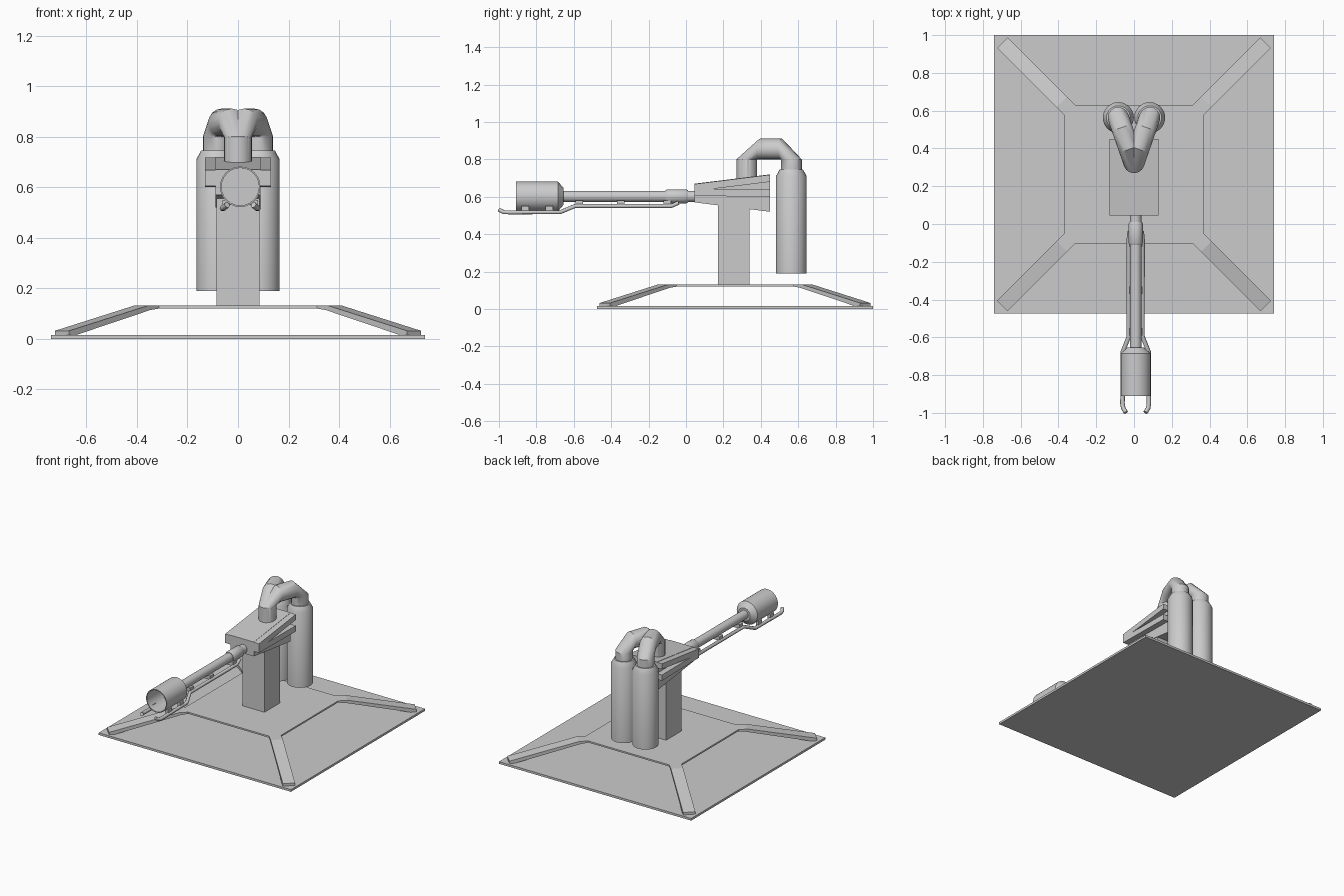
import bpy, bmesh, math
from mathutils import Vector

if "Cube" in bpy.data.objects:
    bpy.data.objects.remove(bpy.data.objects["Cube"])

CY = 0.2625   # centre of the base in y
BX = 0.009    # barrel axis x
BZ = 0.602    # barrel axis z


def finish(name, bm, smooth=False):
    bmesh.ops.recalc_face_normals(bm, faces=bm.faces)
    me = bpy.data.meshes.new(name)
    bm.to_mesh(me)
    bm.free()
    ob = bpy.data.objects.new(name, me)
    bpy.context.collection.objects.link(ob)
    if smooth:
        bpy.ops.object.select_all(action='DESELECT')
        ob.select_set(True)
        bpy.context.view_layer.objects.active = ob
        bpy.ops.object.shade_smooth_by_angle(angle=math.radians(32))
    return ob


def box(name, x0, x1, y0, y1, z0, z1):
    return prism(name, [(y0, z0), (y1, z0), (y1, z1), (y0, z1)],
                 lambda a, b, w: (w, a, b), x0, x1)


def prism(name, profile, place, w0, w1):
    """Extrude a 2D profile between widths w0 and w1."""
    bm = bmesh.new()
    a = [bm.verts.new(place(p, q, w0)) for p, q in profile]
    b = [bm.verts.new(place(p, q, w1)) for p, q in profile]
    n = len(profile)
    bm.faces.new(a)
    bm.faces.new(b[::-1])
    for i in range(n):
        j = (i + 1) % n
        bm.faces.new((a[i], a[j], b[j], b[i]))
    return finish(name, bm)


def loft(name, rings, sides=20):
    """Capped tube through rings of (centre, u axis, v axis, radius)."""
    bm = bmesh.new()
    loops = []
    for c, u, v, r in rings:
        loops.append([bm.verts.new(Vector(c) + r * (math.cos(t) * Vector(u) + math.sin(t) * Vector(v)))
                      for t in (2 * math.pi * k / sides for k in range(sides))])
    for a, b in zip(loops, loops[1:]):
        for i in range(sides):
            j = (i + 1) % sides
            bm.faces.new((a[i], a[j], b[j], b[i]))
    bm.faces.new(loops[0])
    bm.faces.new(loops[-1][::-1])
    return finish(name, bm, True)


def lathe_y(name, prof, sides=20):
    return loft(name, [((BX, y, BZ), (1, 0, 0), (0, 0, 1), r) for y, r in prof], sides)


def rod(name, pts, r):
    cu = bpy.data.curves.new(name, 'CURVE')
    cu.dimensions = '3D'
    cu.bevel_depth = r
    cu.bevel_resolution = 1
    cu.use_fill_caps = True
    sp = cu.splines.new('POLY')
    sp.points.add(len(pts) - 1)
    for p, co in zip(sp.points, pts):
        p.co = (*co, 1)
    ob = bpy.data.objects.new(name, cu)
    bpy.context.collection.objects.link(ob)


# Base plate and raised deck
box("base_plate", -0.74, 0.74, CY - 0.7375, CY + 0.7375, 0, 0.015)
box("deck", -0.3675, 0.3675, CY - 0.3675, CY + 0.3675, 0.121, 0.132)

# Four sloping corner legs
leg = [(0.47, 0.132), (0.541, 0.132), (0.985, 0.032), (0.985, 0.014),
       (0.95, 0.014), (0.53, 0.114), (0.47, 0.121)]
for k in range(4):
    t = math.radians(45 + 90 * k)
    c, s = math.cos(t), math.sin(t)
    prism("corner_leg", leg,
          lambda r, z, w: (r * c - w * s, CY + r * s + w * c, z), -0.039, 0.039)

# Column and tapered body
box("column", -0.085, 0.085, 0.17, 0.34, 0.13, 0.6)
yz = lambda a, b, w: (w, a, b)
prism("body", [(0.045, 0.57), (0.045, 0.67), (0.45, 0.72), (0.45, 0.52)], yz, -0.09, 0.09)

# Pair of struts on each side of the body
for s in (-1, 1):
    prism("upper_strut", [(0.045, 0.63), (0.045, 0.668), (0.45, 0.718), (0.45, 0.68)],
          yz, s * 0.085, s * 0.13)
    prism("lower_strut", [(0.045, 0.605), (0.045, 0.642), (0.45, 0.64), (0.45, 0.6)],
          yz, s * 0.085, s * 0.13)

# Twin tanks with bent pipes meeting on top of the body
X, Y, Z = Vector((1, 0, 0)), Vector((0, 1, 0)), Vector((0, 0, 1))
for s in (-1, 1):
    end = Vector((s * 0.083, 0.563, 0))
    loft("tank", [(end + Z * z, X, Y, r) for z, r in
                  ((0.19, 0.082), (0.71, 0.082), (0.745, 0.063))], 24)
    start = Vector((0, 0.325, 0))
    d = (end - start).normalized()
    side = Vector((d.y, -d.x, 0))
    length = (end - start).length
    loft("pipe", [(start + Z * 0.66, side, -d, 0.056),
                  (start + Z * 0.8, side, -d, 0.056),
                  (start + d * 0.075 + Z * 0.855, side, Z, 0.056),
                  (start + d * (length - 0.055) + Z * 0.855, side, Z, 0.056),
                  (end + Z * 0.8, side, d, 0.056),
                  (end + Z * 0.735, side, d, 0.056)], 16)

# Barrel, collar and open nozzle
lathe_y("barrel", [(0.06, 0.03), (-0.67, 0.03)])
lathe_y("barrel_collar", [(0.01, 0.033), (0.0, 0.038), (-0.1, 0.038), (-0.11, 0.033)])
lathe_y("nozzle", [(-0.655, 0.045), (-0.685, 0.08), (-0.91, 0.08),
                   (-0.91, 0.074), (-0.69, 0.074)], 24)

# Rods under the barrel, ending in hooked prongs
for s in (-1, 1):
    path = [(0.032, -0.04, 0.568), (0.036, -0.08, 0.55), (0.036, -0.595, 0.55),
            (0.068, -0.675, 0.517), (0.07, -0.95, 0.517), (0.066, -0.975, 0.518),
            (0.052, -0.998, 0.53)]
    rod("prong_rod", [(BX + s * x, y, z) for x, y, z in path], 0.012)

# Brackets tying the rods to the barrel and nozzle
for y in (-0.1, -0.35, -0.57):
    box("rod_bracket", BX - 0.036, BX + 0.036, y - 0.02, y + 0.02, 0.553, 0.58)
for s in (-1, 1):
    for y in (-0.73, -0.86):
        box("nozzle_bracket", BX + s * 0.05, BX + s * 0.07, y - 0.02, y + 0.02, 0.517, 0.55)
